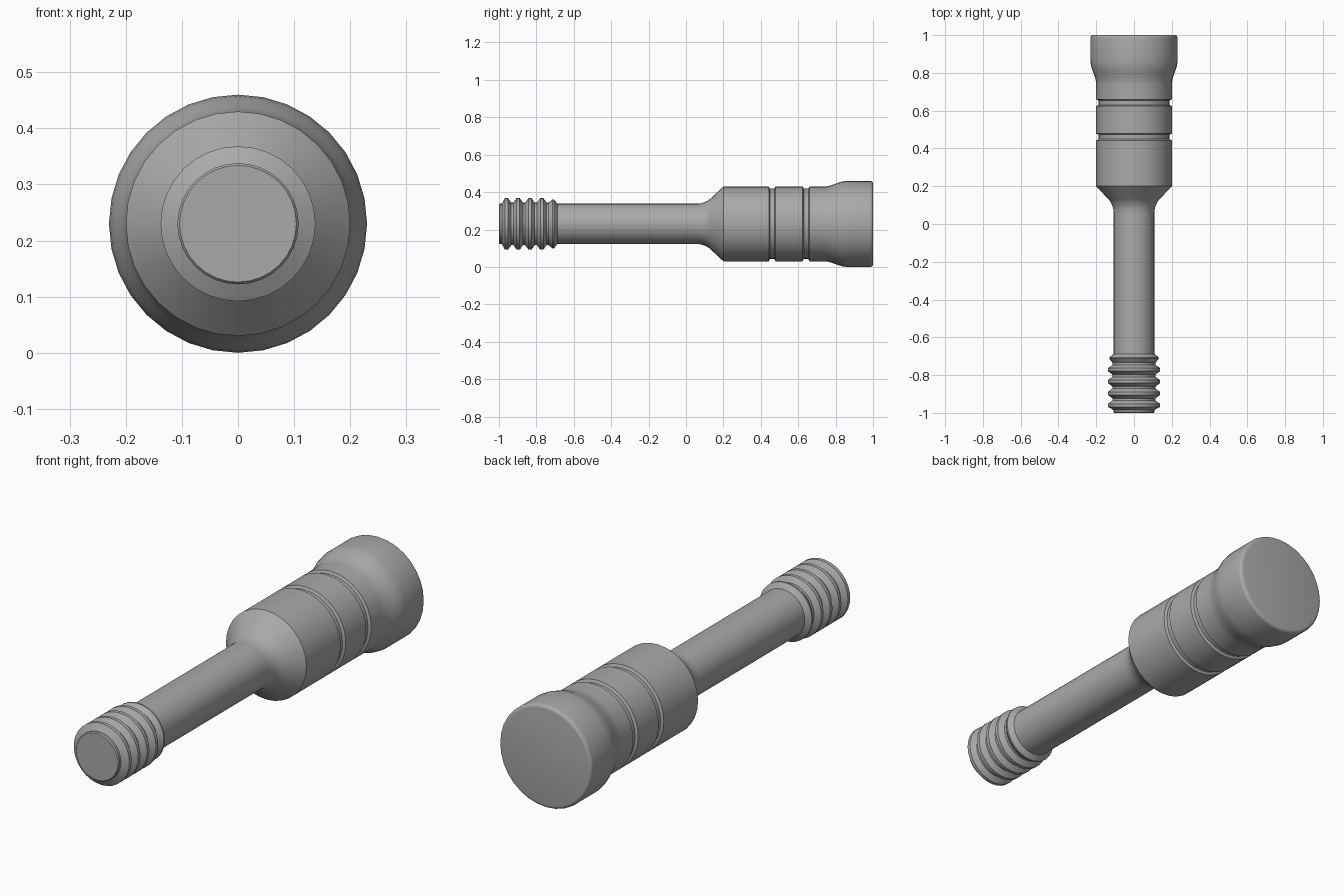
import bpy, bmesh, math

SEGMENTS = 32
AXIS_Z = 0.23

if "Cube" in bpy.data.objects:
    bpy.data.objects.remove(bpy.data.objects["Cube"])

steel = bpy.data.materials.new("grey steel")
steel.use_nodes = True
GREY = (0.4, 0.4, 0.4, 1)
steel.diffuse_color = GREY
steel.node_tree.nodes["Principled BSDF"].inputs["Base Color"].default_value = GREY


def lathe(name, profile):
    """Turn (y, radius) points around the long axis; radius 0 closes an end."""
    bm = bmesh.new()
    verts = [bm.verts.new((0, y, r)) for y, r in profile]
    edges = [bm.edges.new(pair) for pair in zip(verts, verts[1:])]
    bmesh.ops.spin(bm, geom=verts + edges, cent=(0, 0, 0), axis=(0, 1, 0),
                   angle=math.tau, steps=SEGMENTS, use_merge=True)
    bmesh.ops.remove_doubles(bm, verts=bm.verts, dist=0.0001)
    bmesh.ops.recalc_face_normals(bm, faces=bm.faces)
    mesh = bpy.data.meshes.new(name)
    bm.to_mesh(mesh)
    bm.free()
    mesh.materials.append(steel)
    obj = bpy.data.objects.new(name, mesh)
    obj.location.z = AXIS_Z
    bpy.context.collection.objects.link(obj)
    bpy.ops.object.select_all(action="DESELECT")
    obj.select_set(True)
    bpy.context.view_layer.objects.active = obj
    bpy.ops.object.shade_smooth_by_angle(angle=math.radians(30))
    return obj


def groove(y):
    """Shallow square-cut ring with a bevelled lip."""
    return [(y - 0.018, 0.2), (y - 0.012, 0.188), (y + 0.012, 0.188), (y + 0.018, 0.2)]


# Threaded tip: four full ridges and a smaller runout ridge
SHAFT_R = 0.108
thread = [(-1, 0), (-1, 0.104), (-0.995, SHAFT_R), (-0.985, SHAFT_R)]
for i in range(4):
    y = -0.96 + 0.063 * i
    thread += [(y - 0.008, 0.138), (y + 0.008, 0.138),
               (y + 0.025, 0.114), (y + 0.037, 0.114)]
thread += [(-0.713, 0.131), (-0.706, 0.131), (-0.688, SHAFT_R)]
lathe("threaded_tip", thread)

# Plain shaft
lathe("shaft", [(-0.688, SHAFT_R), (0.06, SHAFT_R)])

# Head: fillet, cone, grooved barrel, flared end with a rounded rim
FILLET = 0.106
fillet = [(0.06 + FILLET * math.sin(a), SHAFT_R + FILLET * (1 - math.cos(a)))
          for a in (math.pi / 4 * i / 6 for i in range(7))]
flare = [(0.74 + 0.12 * t, 0.2 + 0.03 * t * t * (3 - 2 * t))
         for t in (i / 6 for i in range(7))]
rim = [(0.985 + 0.015 * math.sin(a), 0.215 + 0.015 * math.cos(a))
       for a in (math.pi / 2 * i / 4 for i in range(5))]
lathe("head", fillet + [(0.2, 0.2)] + groove(0.461) + groove(0.642)
      + flare + rim + [(1, 0)])
